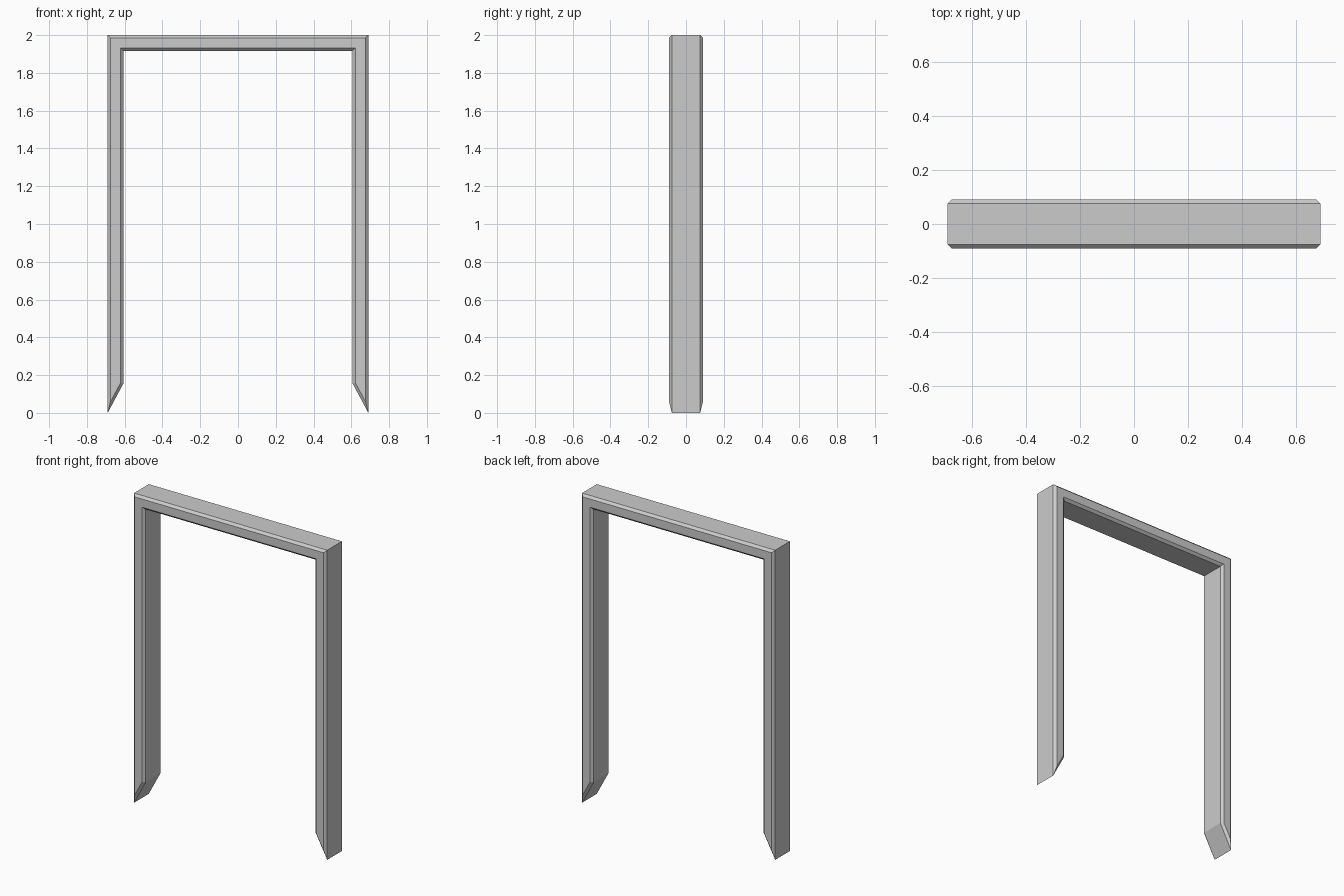
import bpy
import bmesh

# Remove the default cube
cube = bpy.data.objects.get("Cube")
if cube:
    bpy.data.objects.remove(cube, do_unlink=True)

HALF_WIDTH = 0.69
HEIGHT = 2.0
THICK = 0.083       # wire thickness in the front plane
HALF_DEPTH = 0.09
CHAMFER = 0.015
POINT_RISE = 0.155  # height of the slanted cut at each leg tip

# Plain grey metal
grey = bpy.data.materials.new("grey_metal")
grey.use_nodes = True
colour = (0.6, 0.6, 0.6, 1.0)
grey.diffuse_color = colour
grey.node_tree.nodes["Principled BSDF"].inputs["Base Color"].default_value = colour

# Half outline of the frame (tip, top corner, inner corner, inner tip), then mirrored
inner = HALF_WIDTH - THICK
outer_half = [(HALF_WIDTH, 0), (HALF_WIDTH, HEIGHT)]
inner_half = [(-inner, POINT_RISE), (-inner, HEIGHT - THICK)]


def with_mirror(points):
    return points + [(-x, z) for x, z in reversed(points)]


outline = with_mirror(outer_half) + with_mirror(inner_half)

# Extrude the outline into a slab
bm = bmesh.new()
core = HALF_DEPTH - CHAMFER
front = bm.faces.new([bm.verts.new((x, -core, z)) for x, z in outline])
extruded = bmesh.ops.extrude_face_region(bm, geom=[front], use_keep_orig=True)
back_verts = [g for g in extruded["geom"] if isinstance(g, bmesh.types.BMVert)]
bmesh.ops.translate(bm, verts=back_verts, vec=(0, 2 * core, 0))
bmesh.ops.recalc_face_normals(bm, faces=bm.faces)

# Chamfer the whole rim of the front and back faces
caps = [f for f in bm.faces if abs(f.normal.y) > 0.9]
bmesh.ops.inset_individual(bm, faces=caps, thickness=CHAMFER, depth=CHAMFER,
                           use_even_offset=True)

mesh = bpy.data.meshes.new("staple_frame")
bm.to_mesh(mesh)
bm.free()
mesh.materials.append(grey)
frame = bpy.data.objects.new("staple_frame", mesh)
bpy.context.collection.objects.link(frame)
